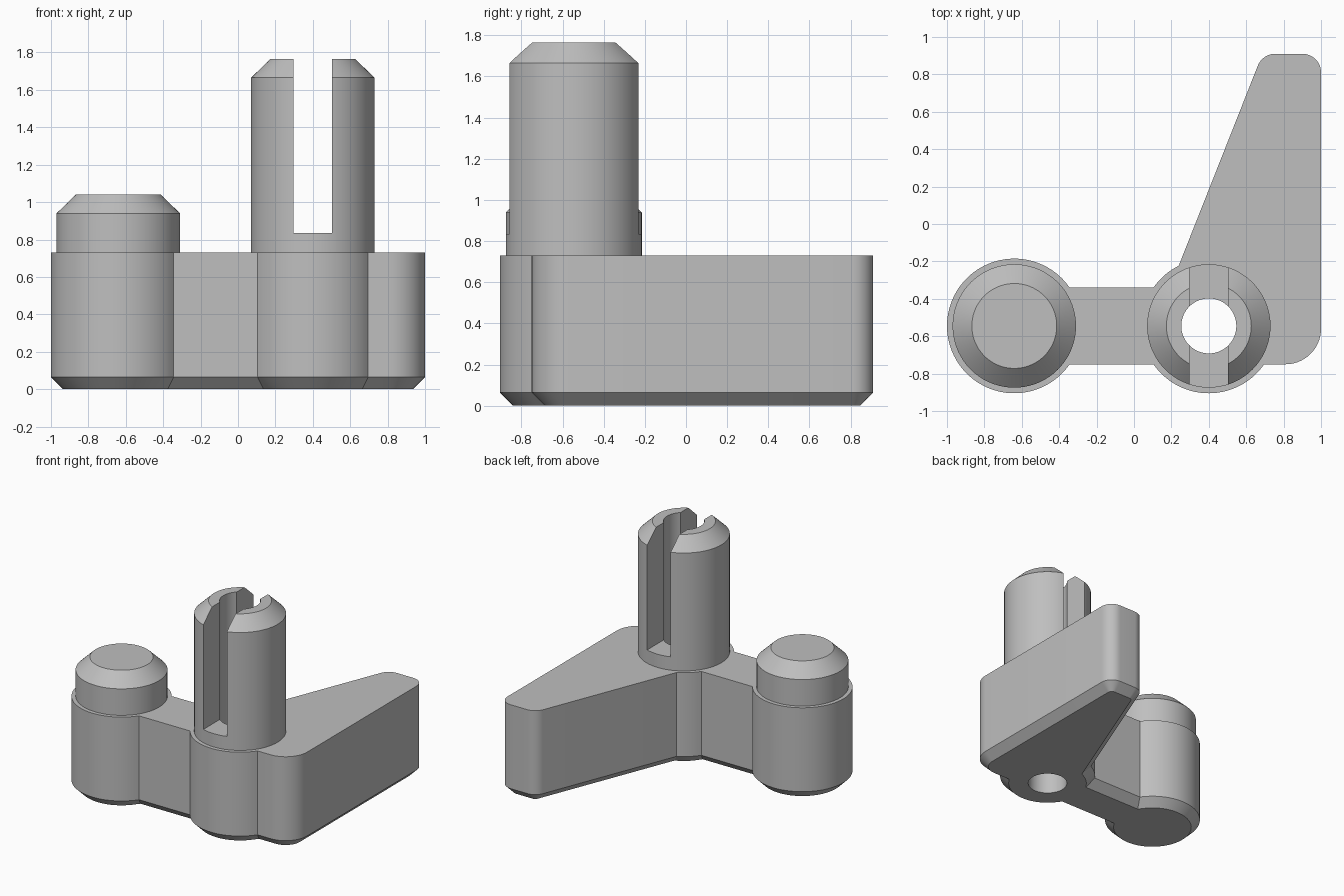
import bpy, bmesh
from math import pi, sin, cos, asin, atan2
from mathutils import Vector, Matrix

cube = bpy.data.objects.get("Cube")
if cube:
    bpy.data.objects.remove(cube, do_unlink=True)

grey = bpy.data.materials.new("plain grey")
grey.use_nodes = True
colour = (0.52, 0.52, 0.52, 1)
grey.diffuse_color = colour
grey.node_tree.nodes["Principled BSDF"].inputs["Base Color"].default_value = colour

PEG, POST = Vector((-0.64, -0.545)), Vector((0.40, -0.545))
BOSS_R, PIN_R, BASE_TOP, CHAMFER = 0.36, 0.33, 0.73, 0.065


def finish(bm, name):
    bmesh.ops.recalc_face_normals(bm, faces=bm.faces)
    mesh = bpy.data.meshes.new(name)
    bm.to_mesh(mesh)
    bm.free()
    mesh.materials.append(grey)
    obj = bpy.data.objects.new(name, mesh)
    bpy.context.collection.objects.link(obj)
    return obj


def loft(name, rings):
    """Solid from a stack of (outline, height) rings."""
    bm = bmesh.new()
    loops = [[bm.verts.new((p.x, p.y, z)) for p in pts] for pts, z in rings]
    for low, high in zip(loops, loops[1:]):
        for i in range(len(low)):
            j = (i + 1) % len(low)
            bm.faces.new((low[i], low[j], high[j], high[i]))
    bm.faces.new(loops[0][::-1])
    bm.faces.new(loops[-1])
    return finish(bm, name)


def arc(centre, r, start, end, steps):
    return [Vector(centre) + r * Vector((cos(a), sin(a)))
            for a in (start + (end - start) * i / steps for i in range(steps + 1))]


def circle(centre, r):
    return arc(centre, r, 0, 2 * pi, 72)[:-1]


def inset(pts, d):
    """Mitred inward offset of a counter-clockwise outline."""
    out = []
    for i, p in enumerate(pts):
        a = (p - pts[i - 1]).normalized()
        b = (pts[(i + 1) % len(pts)] - p).normalized()
        na, nb = Vector((-a.y, a.x)), Vector((-b.y, b.x))
        out.append(p + (na + nb) * d / (1 + na.dot(nb)))
    return out


def boolean(target, tool, operation):
    mod = target.modifiers.new(operation.lower(), "BOOLEAN")
    mod.operation, mod.object, mod.solver = operation, tool, "EXACT"
    bpy.context.view_layer.objects.active = target
    bpy.ops.object.modifier_apply(modifier=mod.name)
    bpy.data.objects.remove(tool, do_unlink=True)


# Base outline: peg boss, bridge, post boss and tapering arm
a = asin(0.205 / BOSS_R)
join = atan2(0.32, -0.16)
outline = (arc(PEG, BOSS_R, a, 2 * pi - a, 56)
           + arc(POST, BOSS_R, pi + a, 2 * pi - a, 28)
           + arc((0.81, -0.56), 0.19, -pi / 2, 0, 14)
           + arc((0.90, 0.81), 0.10, 0, pi / 2, 12)
           + arc((0.755, 0.81), 0.10, pi / 2, 2.765, 10)
           + arc(POST, BOSS_R, join, pi - a, 8))
body = loft("bracket_body", [(inset(outline, CHAMFER), 0), (outline, CHAMFER),
                             (outline, BASE_TOP)])

# Short chamfered peg and tall chamfered post, sunk into the base
for name, centre, shoulder, top in (("peg", PEG, 0.94, 1.04), ("post", POST, 1.665, 1.765)):
    pin = loft(name, [(circle(centre, PIN_R), 0.4), (circle(centre, PIN_R), shoulder),
                      (circle(centre, PIN_R - 0.103), top)])
    boolean(body, pin, "UNION")

# Bore through the post and base
boolean(body, loft("bore", [(circle(POST, 0.147), -0.2), (circle(POST, 0.147), 2)]), "DIFFERENCE")

# Slot splitting the post front to back
bm = bmesh.new()
bmesh.ops.create_cube(bm, size=1, matrix=Matrix.Translation((POST.x, POST.y, 1.435))
                      @ Matrix.Diagonal((0.206, 1, 1.2, 1)))
boolean(body, finish(bm, "slot"), "DIFFERENCE")

# Smooth round walls, crisp edges
bpy.ops.object.select_all(action="DESELECT")
body.select_set(True)
bpy.context.view_layer.objects.active = body
bpy.ops.object.shade_smooth_by_angle(angle=pi / 9)
